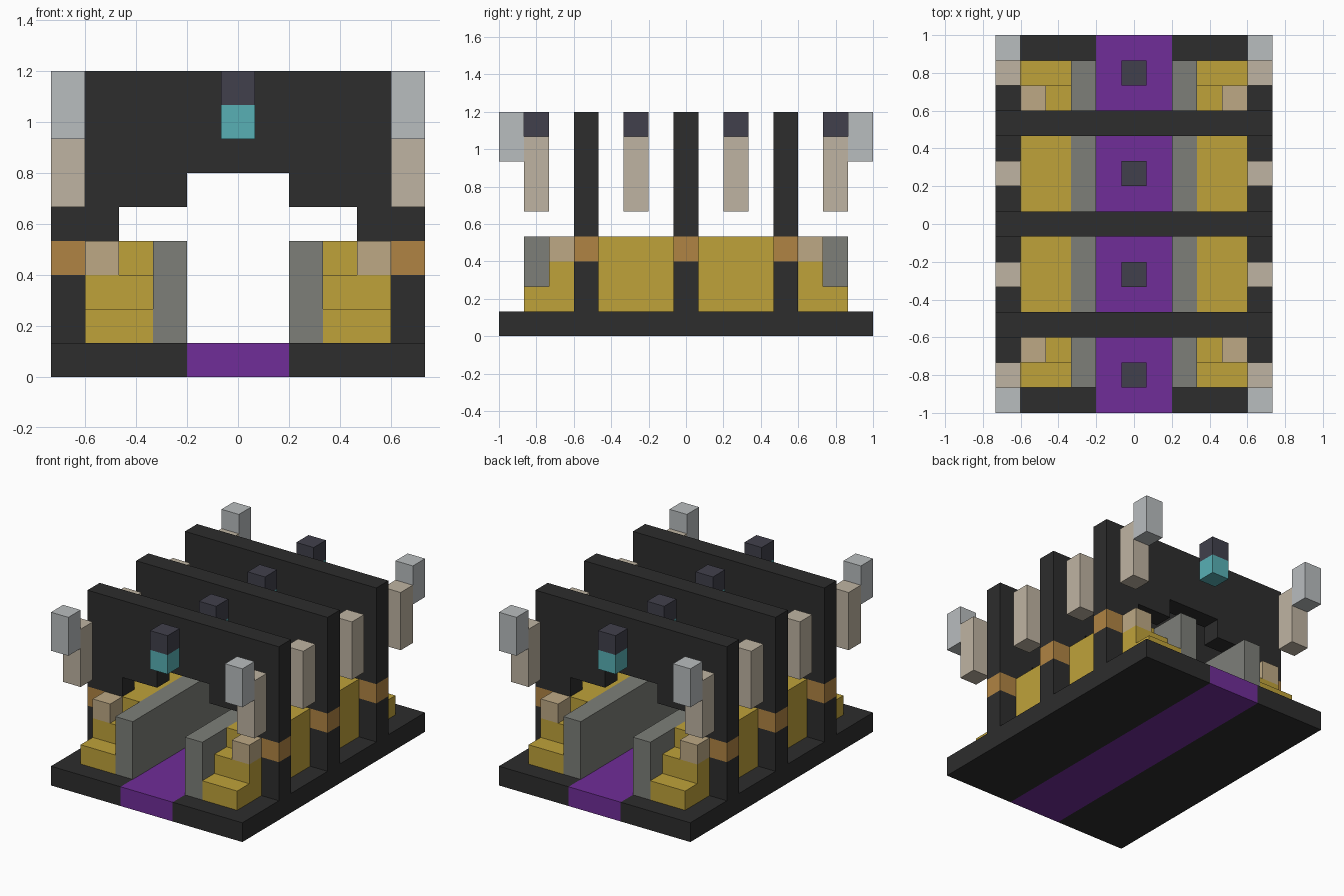
import bpy
import bmesh

U = 2 / 15  # one block of the building grid

cube = bpy.data.objects.get("Cube")
if cube:
    bpy.data.objects.remove(cube, do_unlink=True)


def material(name, hex_code):
    """Flat material from an sRGB hex code."""
    rgb = []
    for i in (0, 2, 4):
        c = int(hex_code[i:i + 2], 16) / 255
        rgb.append(c / 12.92 if c <= 0.04045 else ((c + 0.055) / 1.055) ** 2.4)
    mat = bpy.data.materials.new(name)
    mat.use_nodes = True
    mat.diffuse_color = (*rgb, 1)
    bsdf = next(n for n in mat.node_tree.nodes if n.type == "BSDF_PRINCIPLED")
    bsdf.inputs["Base Color"].default_value = (*rgb, 1)
    return mat


black = material("black stone", "2D2D2D")
purple = material("purple carpet", "702D98")
gold = material("gold seating", "BFA23A")
grey = material("grey partition", "7D7F79")
orange = material("orange band", "B08443")
cream = material("cream hanging", "BFB4A2")
tan = material("tan cushion", "BDA985")
silver = material("silver marker", "B9BDBF")
slate = material("slate cap", "41404C")
teal = material("teal light", "58B0B5")


def prism(name, outline, y0, y1, mat):
    """Extrude an x-z outline, in blocks, from y0 to y1."""
    bm = bmesh.new()
    face = bm.faces.new([bm.verts.new((x * U, y0 * U, z * U)) for x, z in outline])
    new = bmesh.ops.extrude_face_region(bm, geom=[face])["geom"]
    moved = [v for v in new if isinstance(v, bmesh.types.BMVert)]
    bmesh.ops.translate(bm, verts=moved, vec=(0, (y1 - y0) * U, 0))
    bmesh.ops.recalc_face_normals(bm, faces=bm.faces)
    mesh = bpy.data.meshes.new(name)
    bm.to_mesh(mesh)
    bm.free()
    mesh.materials.append(mat)
    obj = bpy.data.objects.new(name, mesh)
    bpy.context.collection.objects.link(obj)


def box(name, x0, x1, y0, y1, z0, z1, mat):
    prism(name, [(x0, z0), (x1, z0), (x1, z1), (x0, z1)], y0, y1, mat)


def pair(name, x0, x1, *rest):
    """The same box on the left (+x) and the right."""
    box("left_" + name, x0, x1, *rest)
    box("right_" + name, -x1, -x0, *rest)


# Floor with carpet strip
pair("floor", 1.5, 5.5, -7.5, 7.5, 0, 1, black)
box("aisle_carpet", -1.5, 1.5, -7.5, 7.5, 0, 1, purple)

# Partitions and seating along the aisle
pair("partition", 1.5, 2.5, -6.5, 6.5, 1, 4, grey)
pair("seating", 2.5, 4.5, -4.5, 4.5, 1, 4, gold)

# Stepped ends of the seating, front and back
for end, s in (("front", -1), ("back", 1)):
    def span(a, b):
        return sorted((s * a, s * b))
    pair(end + "_low_step", 2.5, 4.5, *span(5.5, 6.5), 1, 2, gold)
    pair(end + "_high_step", 2.5, 4.5, *span(4.5, 5.5), 1, 3, gold)
    pair(end + "_cushion", 3.5, 4.5, *span(4.5, 5.5), 3, 4, tan)
    pair(end + "_marker", 4.5, 5.5, *span(6.5, 7.5), 7, 9, silver)

# Three arched cross walls with banded legs
half = [(5.5, 9), (5.5, 4), (3.5, 4), (3.5, 5), (1.5, 5), (1.5, 6)]
arch = half + [(-x, z) for x, z in reversed(half)]
for place, y in (("front", -4), ("middle", 0), ("back", 4)):
    y0, y1 = y - 0.5, y + 0.5
    prism(place + "_arch_wall", arch, y0, y1, black)
    pair(place + "_wall_leg", 4.5, 5.5, y0, y1, 1, 3, black)
    pair(place + "_wall_band", 4.5, 5.5, y0, y1, 3, 4, orange)

# Hanging blocks at the sides and lamps over the aisle
for i, y in enumerate((-6, -2, 2, 6), 1):
    y0, y1 = y - 0.5, y + 0.5
    pair(f"hanging_block_{i}", 4.5, 5.5, y0, y1, 5, 8, cream)
    box(f"lamp_cap_{i}", -0.5, 0.5, y0, y1, 8, 9, slate)
    box(f"lamp_light_{i}", -0.5, 0.5, y0, y1, 7, 8, teal)
